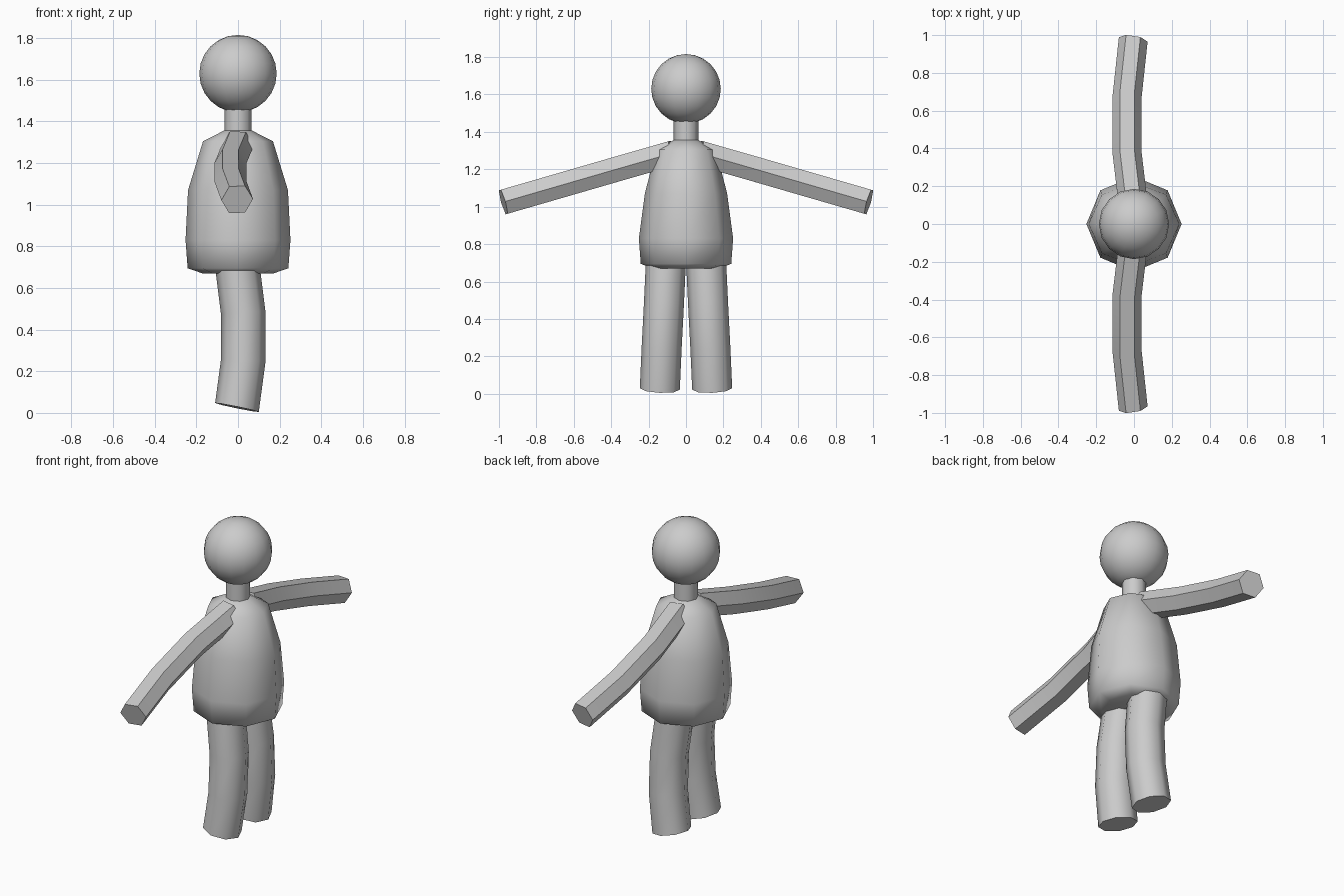
import bpy, bmesh, math
from mathutils import Vector

cube = bpy.data.objects.get("Cube")
if cube:
    bpy.data.objects.remove(cube)

grey = bpy.data.materials.new("plain_grey")
grey.use_nodes = True
colour = (0.6, 0.6, 0.6, 1)
grey.diffuse_color = colour
grey.node_tree.nodes["Principled BSDF"].inputs["Base Color"].default_value = colour


def finish(bm, name, angle):
    """Turn a bmesh into a smooth shaded object."""
    bmesh.ops.recalc_face_normals(bm, faces=bm.faces)
    mesh = bpy.data.meshes.new(name)
    bm.to_mesh(mesh)
    bm.free()
    mesh.materials.append(grey)
    obj = bpy.data.objects.new(name, mesh)
    bpy.context.collection.objects.link(obj)
    bpy.ops.object.select_all(action="DESELECT")
    obj.select_set(True)
    bpy.context.view_layer.objects.active = obj
    bpy.ops.object.shade_smooth_by_angle(angle=math.radians(angle))
    return obj


def loft(name, rings, sides, angle=50):
    """Skin rings of (centre, first axis, second axis) and cap both ends."""
    bm = bmesh.new()
    loops = []
    for centre, u, v in rings:
        turns = [2 * math.pi * i / sides for i in range(sides)]
        loops.append([bm.verts.new(centre + u * math.cos(t) + v * math.sin(t))
                      for t in turns])
    for a, b in zip(loops, loops[1:]):
        for i in range(sides):
            j = (i + 1) % sides
            bm.faces.new((a[i], a[j], b[j], b[i]))
    bm.faces.new(loops[0])
    bm.faces.new(loops[-1])
    return finish(bm, name, angle)


def limb(name, path, radius, sides):
    """Tube along a bent path, with end caps square to the path."""
    pts = [Vector(p) for p in path]
    # Extrapolate the bend so that the end caps follow the curve
    first = pts[0] * 2 - pts[1] + (pts[0] - pts[1] * 2 + pts[2])
    last = pts[-1] * 2 - pts[-2] + (pts[-1] - pts[-2] * 2 + pts[-3])
    ext = [first] + pts + [last]
    rings = []
    for i, p in enumerate(pts):
        t = (ext[i + 2] - ext[i]).normalized()
        u = Vector((1, 0, 0))
        u = (u - t * u.dot(t)).normalized()
        rings.append((p, u * radius, t.cross(u) * radius))
    return loft(name, rings, sides)


# Torso: eight-sided barrel of (height, x radius, y radius)
profile = [(0.67, 0.17, 0.18), (0.695, 0.242, 0.242), (0.83, 0.252, 0.252),
           (1.07, 0.24, 0.22), (1.305, 0.168, 0.16), (1.36, 0.06, 0.06)]
loft("torso", [(Vector((0, 0, z)), Vector((rx, 0, 0)), Vector((0, ry, 0)))
               for z, rx, ry in profile], 8, 80)

# Neck
loft("neck", [(Vector((0, 0, z)), Vector((0.066, 0, 0)), Vector((0, 0.066, 0)))
              for z in (1.33, 1.48)], 8)

# Head
bm = bmesh.new()
bmesh.ops.create_uvsphere(bm, u_segments=16, v_segments=12, radius=0.186)
bmesh.ops.translate(bm, verts=bm.verts, vec=(0, 0, 1.63))
finish(bm, "head", 60)

# Arms and legs, mirrored across y
for side, label in ((-1, "front"), (1, "back")):
    limb(label + "_arm", [(0.0, side * 0.07, 1.287), (-0.036, side * 0.37, 1.201),
                          (-0.036, side * 0.68, 1.111), (-0.004, side * 0.977, 1.025)],
         0.077, 6)
    limb(label + "_leg", [(-0.005, side * 0.107, 0.72), (0.025, side * 0.118, 0.48),
                          (0.025, side * 0.13, 0.25), (-0.005, side * 0.14, 0.026)],
         0.107, 8)
